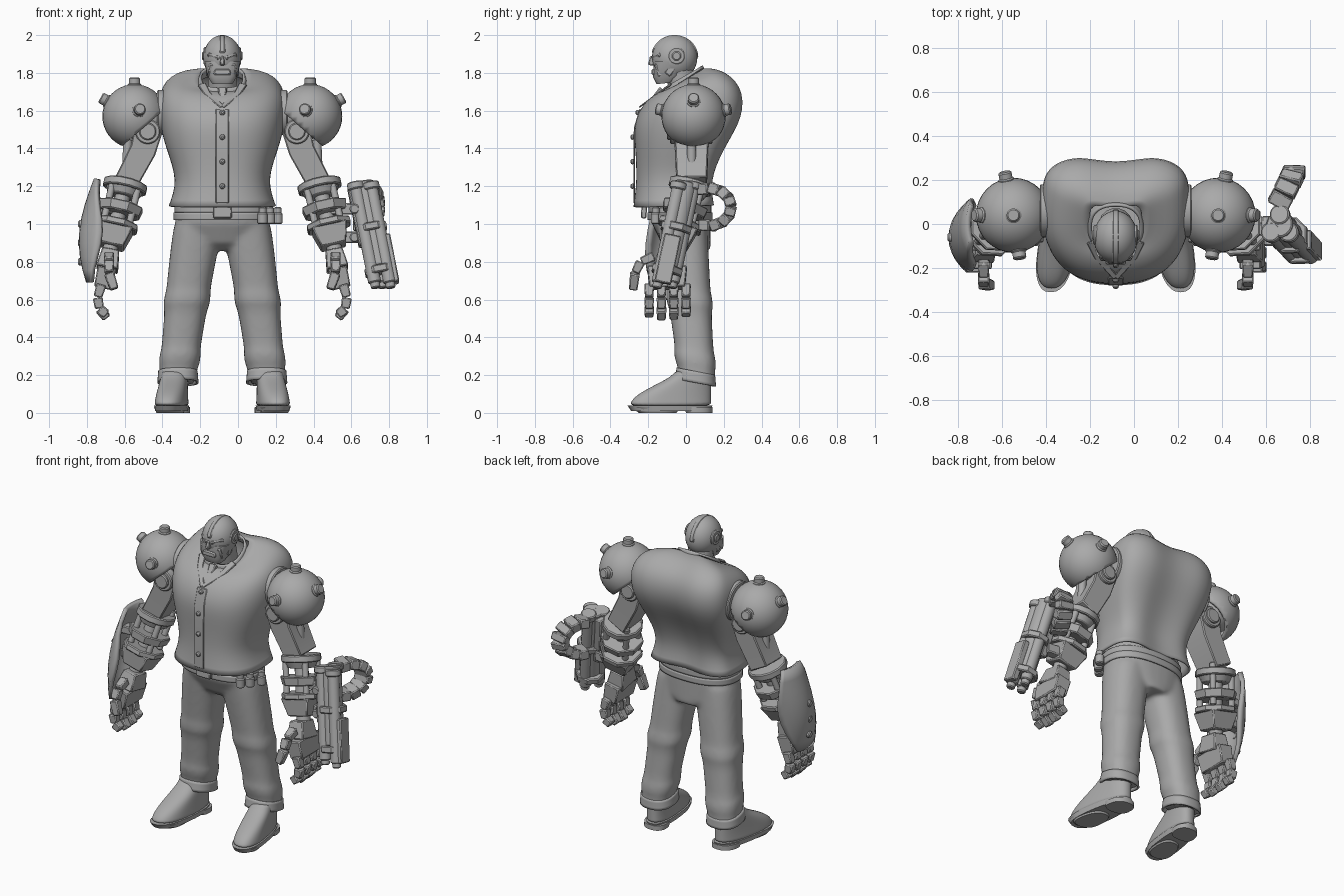
import bpy, bmesh, math
from mathutils import Vector

cube = bpy.data.objects.get("Cube")
if cube:
    bpy.data.objects.remove(cube)

CENTRE = -.083  # x of the body's centre line
grey = bpy.data.materials.new("plain_grey")
grey.use_nodes = True
grey.diffuse_color = (.4, .4, .4, 1)
grey.node_tree.nodes["Principled BSDF"].inputs["Base Color"].default_value = grey.diffuse_color


def make(name, bm, bevel=False, subsurf=False, solid=0):
    bmesh.ops.recalc_face_normals(bm, faces=bm.faces[:])
    mesh = bpy.data.meshes.new(name)
    bm.to_mesh(mesh)
    bm.free()
    mesh.materials.append(grey)
    mesh.shade_smooth()
    if not subsurf:
        mesh.set_sharp_from_angle(angle=math.radians(35))
    part = bpy.data.objects.new(name, mesh)
    bpy.context.collection.objects.link(part)
    if bevel:
        modifier = part.modifiers.new("bevel", 'BEVEL')
        modifier.width, modifier.segments = .006, 1
        modifier.limit_method, modifier.angle_limit = 'ANGLE', math.radians(50)
    if subsurf:
        modifier = part.modifiers.new("subsurf", 'SUBSURF')
        modifier.levels = modifier.render_levels = 2
    if solid:
        part.modifiers.new("thickness", 'SOLIDIFY').thickness = solid
    return part


def loft(bm, rings, caps=True, closed=True):
    rows = [[bm.verts.new(point) for point in ring] for ring in rings]
    for low, high in zip(rows, rows[1:]):
        for i in range(0 if closed else 1, len(low)):
            bm.faces.new((low[i - 1], low[i], high[i], high[i - 1]))
    if caps:
        bm.faces.new(rows[0])
        bm.faces.new(rows[-1])


def outline(low, high, width, front, back, centre=CENTRE, power=2.4, square=1, middle=.5, dip=0, count=28):
    """Rounded outline tilted from height low at the front to high at the back."""
    mid_y, points = front + (back - front) * middle, []
    for i in range(count):
        angle = math.tau * i / count
        c, s = math.cos(angle), math.sin(angle)
        bulge = 2 / (power * square if s > 0 else power)
        x = width * math.copysign(abs(c) ** bulge, c)
        reach = back - mid_y if s > 0 else mid_y - front
        y = mid_y + reach * math.copysign(abs(s) ** bulge, s)
        if s > 0:
            y -= dip * math.exp(-(x / .1) ** 2)
        points.append(Vector((centre + x, y, low + (high - low) * (y - front) / (back - front))))
    return points


def shell(name, low, high, width, front, back, caps=False, subsurf=True, solid=.012, **shape):
    bm = bmesh.new()
    loft(bm, [outline(*row, **shape) for row in zip(low, high, width, front, back)], caps)
    return make(name, bm, subsurf=subsurf, solid=solid)


def sweep(name, points, width, depth, sides=16, end=1):
    """Section of half sizes width and depth along points, scaled to end at the tip."""
    points = [Vector(point) for point in points]
    bm, rings, last = bmesh.new(), [], len(points) - 1
    for i, point in enumerate(points):
        along = (points[min(i + 1, last)] - points[max(i - 1, 0)]).normalized()
        side = Vector((0, 1, 0)) if abs(along.x) > .9 else Vector((1, 0, 0))
        side = (side - along * side.dot(along)).normalized()
        across = along.cross(side)
        scale = (1 + (end - 1) * i / last) / math.cos(math.pi / sides)
        angles = [math.tau * (j + .5) / sides for j in range(sides)]
        rings.append([point + scale * (side * width * math.cos(a) + across * depth * math.sin(a))
                      for a in angles])
    loft(bm, rings)
    return make(name, bm, bevel=True)


def rod(name, start, stop, radius, end=1, sides=16):
    return sweep(name, [start, stop], radius, radius, sides, end)


def box(name, start, stop, width, depth, end=1):
    return sweep(name, [start, stop], width, depth, 4, end)


def ball(name, centre, radii, cut=None):
    bm = bmesh.new()
    bmesh.ops.create_uvsphere(bm, u_segments=32, v_segments=20, radius=1)
    if cut:
        bmesh.ops.bisect_plane(bm, geom=bm.verts[:] + bm.edges[:] + bm.faces[:],
                               plane_co=cut * .45, plane_no=cut, clear_outer=True)
    bmesh.ops.scale(bm, vec=radii, verts=bm.verts[:])
    bmesh.ops.translate(bm, vec=centre, verts=bm.verts[:])
    return make(name, bm, solid=.02 if cut else 0)


def placer(side):
    """Point maker measured outwards from the centre line on one side."""
    return lambda out, y, z: Vector((CENTRE + side * out, y, z))


mid = placer(0)

# Waistcoat with its button band
shell("waistcoat", low=(1.09, 1.23, 1.4, 1.53, 1.64, 1.7, 1.7), high=(1.1, 1.23, 1.4, 1.57, 1.74, 1.83, 1.84),
      width=(.285, .235, .3, .34, .34, .27, .12), front=(-.28, -.26, -.27, -.28, -.23, -.15, -.11),
      back=(.16, .14, .21, .32, .31, .19, .11), power=2.5, square=1.4, middle=.6, dip=.035)


def chest(z):
    return mid(0, -.275 + .3 * max(0, z - 1.5), z)


sweep("button_band", [chest(1.11 + .1 * i) for i in range(6)], .035, .004, 4)
for i in range(4):
    button = chest(1.2 + .13 * i)
    rod("button", button, button - Vector((0, .02, 0)), .016, end=.7)

# Collar, tie and neck
shell("shirt_collar", low=(1.67, 1.72), high=(1.79, 1.84), width=(.14, .12), front=(-.13, -.12), back=(.11, .09))
rod("tie_knot", mid(0, -.12, 1.71), mid(0, -.17, 1.66), .025, end=.6, sides=4)
rod("neck", mid(0, 0, 1.66), mid(0, -.05, 1.86), .075)

# Head
skull = mid(0, -.06, 1.88)
ball("skull", skull, (.1, .12, .12))
shell("jaw", low=(1.74, 1.78, 1.86), high=(1.75, 1.79, 1.86), width=(.055, .08, .095),
      front=(-.155, -.175, -.17), back=(-.07, -.02, 0), caps=True, subsurf=False, solid=0, power=3)
arc = [math.pi * i / 14 for i in range(14)]
sweep("head_crest", [skull + Vector((0, .12 * math.cos(a), .115 * math.sin(a))) for a in arc], .016, .006, 4)
box("mouth_plate", mid(0, -.17, 1.82), mid(0, -.17, 1.79), .04, .012, end=1.2)
box("nose", mid(0, -.18, 1.89), mid(0, -.185, 1.84), .008, .01, end=1.7)

# Trousers, blended into one surface
bm = bmesh.new()
loft(bm, [outline(z, z, width, front, .13) for z, width, front in (
    (1.14, .24, -.2), (1, .25, -.18), (.9, .2, -.13), (.86, .1, -.08))])
for side in (-1, 1):
    leg = []
    for i in range(25):
        t = i / 24
        z, y = 1 - .82 * t, -.02 + .08 * t
        crease = sum(math.exp(-((z - fold) / .04) ** 2) for fold in (.3, .6))
        radius = .132 - .037 * t + .01 * crease
        leg.append(outline(z, z - .04 * t, radius, y - radius, y + radius,
                           centre=CENTRE + side * (.12 + .12 * t ** .8)))
    loft(bm, leg)
trousers = make("trousers", bm)
blend = trousers.modifiers.new("blend", 'REMESH')
blend.mode, blend.voxel_size, blend.use_smooth_shade = 'VOXEL', .012, True
trousers.modifiers.new("relax", 'SMOOTH').iterations = 10

# Belts, buckle and canisters
for z, extra in ((1.08, 0), (1.04, .006)):
    shell("belt", low=(z - .02, z + .02), high=(z - .02, z + .02), width=[.255 + extra] * 2,
          front=[-.2 - extra] * 2, back=[.135 + extra] * 2)
box("buckle", mid(-.03, -.22, 1.1), mid(.01, -.225, 1.03), .05, .015)
for x, y in ((.13, -.16), (.17, -.12), (.21, -.06)):
    base = Vector((x, y, 1))
    rod("canister", base, base + Vector((0, 0, .06)), .026)
    rod("canister_cap", base, base + Vector((0, 0, .09)), .02)


def shoe_part(name, side, rows, subsurf=False):
    """Outlines sheared so that the toes point outwards."""
    bm, rings = bmesh.new(), [outline(z, z, *row, middle=.4) for z, *row in rows]
    for point in (p for ring in rings for p in ring):
        point.x += side * (.255 - .13 * point.y)
    loft(bm, rings)
    make(name, bm, subsurf=subsurf)


for side in (-1, 1):
    at = placer(side)
    # Lapels and face details
    sweep("lapel", [at(.11, -.08, 1.74), at(.08, -.15, 1.69), at(0, -.245, 1.62)], .022, .006, 4, end=.6)
    box("brow", at(.01, -.17, 1.88), at(.07, -.13, 1.9), .018, .012)
    box("cheek", at(.05, -.15, 1.85), at(.06, -.13, 1.78), .02, .02)
    rod("ear_ring", at(.07, -.05, 1.89), at(.1, -.05, 1.89), .046)
    rod("ear_hub", at(.07, -.05, 1.89), at(.107, -.05, 1.89), .024, sides=8)
    box("jaw_hinge", at(.075, -.05, 1.86), at(.075, -.1, 1.79), .012, .02)

    # Turn-ups and shoes
    shell("trouser_cuff", low=(.24, .18), high=(.2, .14), width=(.105, .11), front=(-.05, -.06),
          back=(.155, .16), centre=CENTRE + side * .235)
    upper = []
    for i in range(8):
        t = i / 7
        rise = t ** 1.2
        upper.append((.03 + .2 * t, .085 - .02 * t, -.3 + .25 * rise * rise * (3 - rise - rise), .135))
    shoe_part("shoe_upper", side, upper, subsurf=True)
    shoe_part("shoe_sole", side, ((.01, .08, -.29, .13), (.04, .085, -.31, .14)))
    shoe_part("shoe_heel", side, ((0, .075, 0, .14), (.03, .075, -.01, .14)))
    shoe_part("fore_sole", side, ((0, .07, -.25, -.05), (.03, .08, -.29, -.03)))

    # Shoulder
    rod("armhole", at(.3, .06, 1.59), at(.345, .06, 1.59), .12, sides=32)
    shoulder = at(.465, .04, 1.57)
    rod("shoulder_axle", at(.3, .04, 1.57), shoulder, .075)
    ball("shoulder_dome", shoulder, [.17] * 3, cut=Vector((-side * .65, 0, -.75)).normalized())
    ball("shoulder_core", shoulder, [.12] * 3)
    for out, y, z in ((0, 0, 1), (.9, 0, .5), (-.15, -1, .2), (.2, 1, .2)):
        knob = Vector((side * out, y, z)).normalized()
        rod("dome_knob", shoulder + knob * .15, shoulder + knob * .205, .03)
        rod("knob_base", shoulder + knob * .15, shoulder + knob * .175, .036)

    # Upper arm
    rod("arm_joint", at(.395, -.085, 1.49), at(.395, .14, 1.49), .066, sides=24)
    rod("arm_joint_cap", at(.395, -.1, 1.49), at(.395, .155, 1.49), .045, sides=24)
    elbow, wrist = at(.51, .03, 1.22), at(.59, -.06, .88)
    sweep("upper_arm", [at(.39, .03, 1.5), at(.42, .03, 1.39), elbow], .075, .095, 4, end=.85)
    rod("arm_piston", at(.5, .03, 1.45), elbow, .024)

    # Forearm parts stacked between elbow and wrist
    for name, start, stop, radius, end, sides in (
            ("elbow_ring", 0, .12, .115, 1, 12), ("elbow_collar", .1, .22, .1, .8, 12),
            ("forearm_core", 0, 1.2, .04, 1, 16), ("forearm_plate", .35, .5, .12, .9, 8),
            ("gauntlet_rim", .62, .72, .115, 1, 8), ("gauntlet", .7, 1, .095, .7, 4)):
        rod(name, elbow.lerp(wrist, start), elbow.lerp(wrist, stop), radius, end, sides)
    for x in (-.07, .07):
        for y in (-.06, .06):
            offset = Vector((x, y, 0))
            rod("forearm_piston", elbow + offset, elbow.lerp(wrist, .7) + offset, .018)

    # Hand
    box("palm", at(.59, -.08, .86), at(.61, -.1, .76), .045, .06, end=1.3)
    box("knuckles", at(.61, -.1, .77), at(.635, -.1, .66), .05, .105, end=.9)
    fingers = [("thumb_segment", [at(.6, -.17, .83), at(.6, -.24, .8), at(.6, -.27, .74), at(.57, -.28, .65)])]
    for i in range(4):
        y, tip = -.195 + .065 * i, .49 + .02 * abs(i - 1.4)
        fingers.append(("finger_segment", [at(.64, y, .68), at(.66, y, .61), at(.65, y, .55), at(.61, y, tip)]))
    for name, joints in fingers:
        for start, stop in zip(joints, joints[1:]):
            box(name, start, start.lerp(stop, .95), .027, .026, end=.85)

# Forearm shield on the right arm
right, left = placer(-1), placer(1)
bm, rows = bmesh.new(), []
for i in range(9):
    t = i / 8
    radius, spread = .08 + .08 * math.sin(2.6 * t), .6 + .7 * math.sin(math.pi * t)
    angles = [spread * (j / 6 - 1) for j in range(13)]
    rows.append([right(.6 + radius * math.cos(a), .16 * math.sin(a) - .1 * t, 1.24 - .55 * t) for a in angles])
loft(bm, rows, caps=False, closed=False)
make("arm_shield", bm, solid=.025)
for z in (.8, .9, 1):
    rod("shield_stud", right(.73, -.06, z), right(.763, -.06, z), .02)
for z in (.93, 1.08):
    box("shield_bracket", right(.56, -.01, z), right(.72, -.02, z), .03, .025)
    box("gun_bracket", left(.54, -.01, z), left(.73, -.03, z), .03, .03)
    rod("gun_bolt", left(.7, -.04, z), left(.7, -.1, z), .026)


# Multi-barrel gun on the left arm
def gun(name, x, y, start, stop, width, depth, sides=16):
    offset, top, tip = Vector((x, y, 0)), Vector((.66, 0, 1.22)), Vector((.77, -.12, .66))
    sweep(name, [top.lerp(tip, t) + offset for t in (start, stop)], width, depth, sides)


gun("gun_body", 0, 0, 0, .8, .06, .06)
for x, y in ((-.04, -.035), (.04, -.035), (0, .045)):
    gun("gun_end_lobe", x, y, 0, .07, .045, .045)
    gun("gun_barrel", x, y, 0, .95, .034, .034)
    gun("gun_muzzle", x, y, .9, 1, .025, .025)
for t in (.4, .8):
    gun("gun_clamp", 0, 0, t, t + .07, .08, .08, sides=8)
gun("gun_side_rail", -.065, 0, .05, .6, .022, .045, sides=4)
gun("gun_outer_fin", .07, -.01, .5, .95, .02, .045, sides=4)


# Curled ammunition feed
def feed(step):
    angle = math.radians(110 - 27 * step)
    return Vector((.65 + .08 * math.sin(math.pi * step / 8), .12 + .12 * math.cos(angle), 1.09 + .1 * math.sin(angle)))


for i in range(8):
    box("feed_link", feed(i), feed(i + 1), .05, .03)
